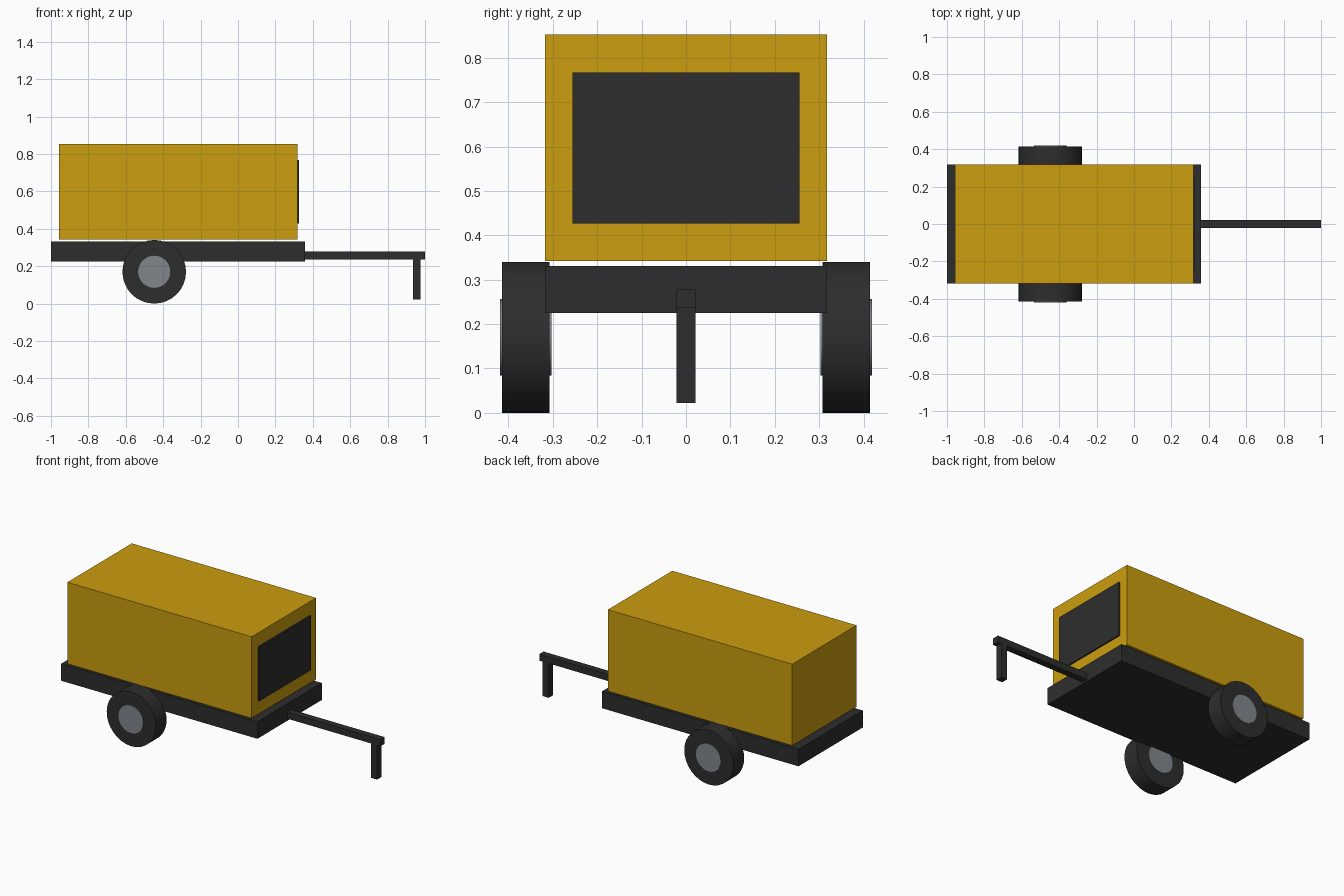
import bpy, math

if "Cube" in bpy.data.objects:
    bpy.data.objects.remove(bpy.data.objects["Cube"])


def material(name, rgb):
    m = bpy.data.materials.new(name)
    m.diffuse_color = (*rgb, 1)
    m.use_nodes = True
    m.node_tree.nodes["Principled BSDF"].inputs["Base Color"].default_value = m.diffuse_color
    return m


yellow = material("yellow paint", (0.60, 0.34, 0.0045))
black = material("dark grey", (0.027, 0.027, 0.028))
steel = material("steel grey", (0.22, 0.24, 0.26))


def box(name, x, y, z, mat):
    """Box from (min, max) ranges on each axis."""
    bpy.ops.mesh.primitive_cube_add(size=1, location=[sum(r) / 2 for r in (x, y, z)])
    o = bpy.context.object
    o.name = name
    o.scale = [r[1] - r[0] for r in (x, y, z)]
    bpy.ops.object.transform_apply(location=False, rotation=False, scale=True)
    o.data.materials.append(mat)
    return o


def disc(name, x, y, z, radius, width, mat):
    """Cylinder lying along the y axis."""
    bpy.ops.mesh.primitive_cylinder_add(vertices=32, radius=radius, depth=width,
                                        location=(x, y, z), rotation=(math.pi / 2, 0, 0))
    o = bpy.context.object
    o.name = name
    bpy.ops.object.shade_smooth_by_angle(angle=math.radians(30))
    o.data.materials.append(mat)
    return o


# Chassis and housing
box("chassis", (-1.0, 0.357), (-0.318, 0.318), (0.225, 0.331), black)
box("housing", (-0.957, 0.317), (-0.318, 0.318), (0.342, 0.852), yellow)
box("end_grille", (0.317, 0.326), (-0.256, 0.256), (0.427, 0.767), black)

# Drawbar with support leg
box("drawbar", (0.35, 1.0), (-0.021, 0.021), (0.237, 0.278), black)
box("support_leg", (0.935, 0.976), (-0.021, 0.021), (0.022, 0.238), black)

# Wheels with hubs on both sides
for side, s in (("front", -1), ("back", 1)):
    disc(side + "_tyre", -0.448, s * 0.361, 0.17, 0.17, 0.106, black)
    disc(side + "_hub", -0.448, s * 0.361, 0.17, 0.086, 0.115, steel)
